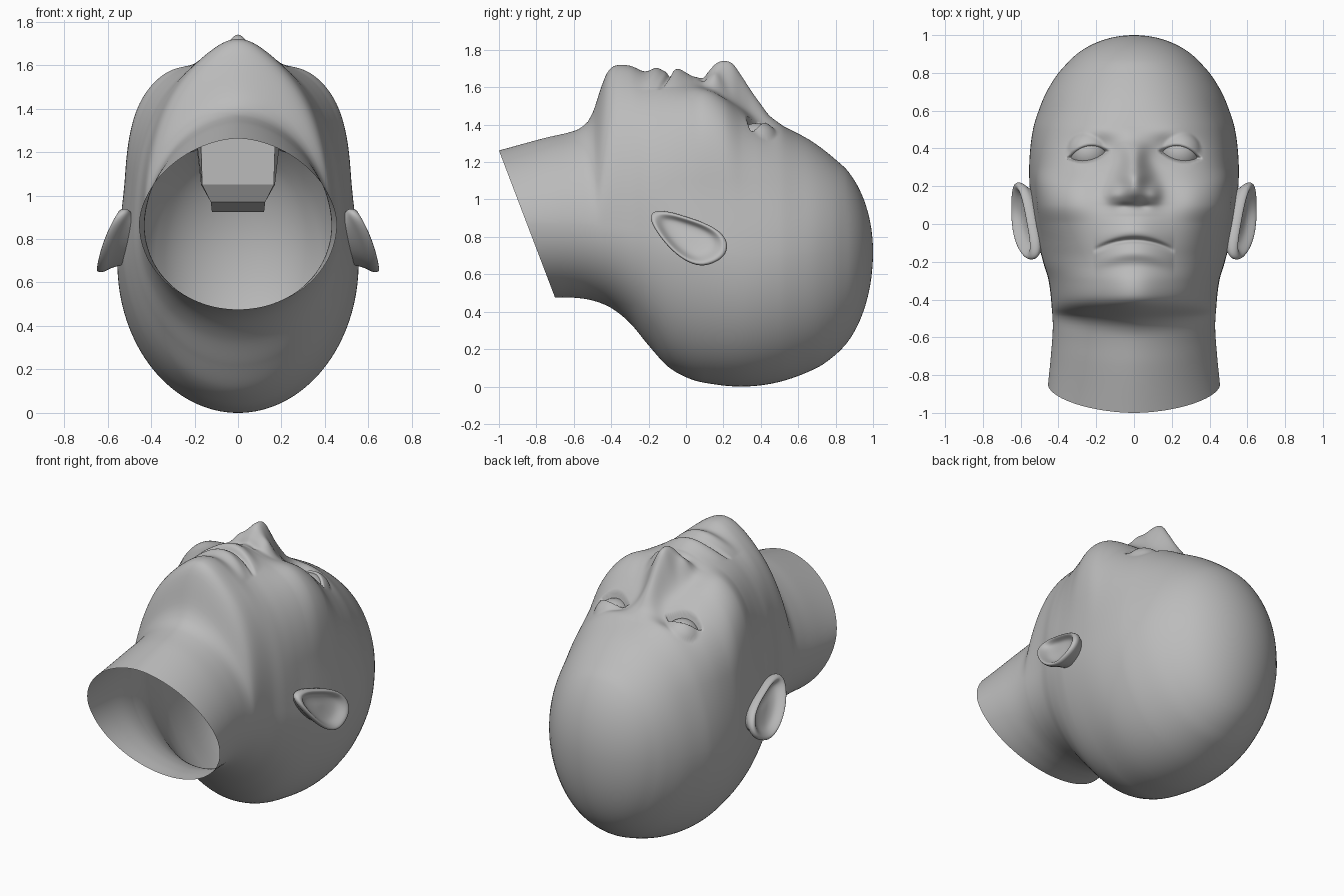
import bpy, bmesh, math
from math import exp, pi, sin, cos, sqrt

if "Cube" in bpy.data.objects:
    bpy.data.objects.remove(bpy.data.objects["Cube"])

skin = bpy.data.materials.new("plain grey")
skin.diffuse_color = (0.5, 0.5, 0.5, 1)
skin.use_nodes = True
skin.node_tree.nodes["Principled BSDF"].inputs["Base Color"].default_value = skin.diffuse_color


def curve(*pts):
    """Smooth interpolation through (y, value) points."""
    n = len(pts)
    slope = []
    for i in range(n):
        a, b = pts[max(i - 1, 0)], pts[min(i + 1, n - 1)]
        slope.append((b[1] - a[1]) / (b[0] - a[0]))

    def f(t):
        t = min(max(t, pts[0][0]), pts[-1][0])
        i = next(k for k in range(n - 1) if t <= pts[k + 1][0])
        (x0, v0), (x1, v1) = pts[i], pts[i + 1]
        d = x1 - x0
        u = (t - x0) / d
        return ((2*u**3 - 3*u*u + 1) * v0 + (u**3 - 2*u*u + u) * d * slope[i]
                + (3*u*u - 2*u**3) * v1 + (u**3 - u*u) * d * slope[i + 1])
    return f


def bump(x, y, cx, cy, sx, sy):
    return exp(-((x - cx) / sx) ** 2 - ((y - cy) / sy) ** 2)


def ramp(t):
    t = min(1, max(0, t))
    return t * t * (3 - 2 * t)


def loft(name, rings, cap=False, smooth=True):
    bm = bmesh.new()
    rows = [[bm.verts.new(p) for p in ring] for ring in rings]
    for a, b in zip(rows, rows[1:]):
        for i in range(len(a)):
            j = (i + 1) % len(a)
            bm.faces.new((a[i], a[j], b[j], b[i]))
    if cap:
        bm.faces.new(rows[-1])
    bmesh.ops.remove_doubles(bm, verts=bm.verts, dist=1e-4)
    bmesh.ops.recalc_face_normals(bm, faces=bm.faces)
    me = bpy.data.meshes.new(name)
    bm.to_mesh(me)
    bm.free()
    me.materials.append(skin)
    for p in me.polygons:
        p.use_smooth = smooth
    ob = bpy.data.objects.new(name, me)
    bpy.context.collection.objects.link(ob)
    return ob


# Profiles along the head, neck to crown
front = curve((-1, 1.262), (-.75, 1.33), (-.62, 1.36), (-.56, 1.385), (-.5, 1.45),
              (-.45, 1.57), (-.42, 1.62), (-.38, 1.645), (-.3, 1.645), (-.22, 1.63),
              (-.1, 1.62), (0, 1.605), (.1, 1.585), (.2, 1.545), (.3, 1.49), (.4, 1.44),
              (.5, 1.40), (.65, 1.325), (.75, 1.255), (.85, 1.17))
ridge = curve((-.52, 0), (-.45, .04), (-.42, .06), (-.38, .07), (-.3, .07), (-.22, .05),
              (-.1, .03), (0, .015), (.1, 0))
back = curve((-.7, .475), (-.6, .475), (-.5, .46), (-.4, .42), (-.3, .34), (-.2, .22),
             (-.1, .11), (0, .05), (.1, .02), (.3, 0), (.5, .025), (.7, .1), (.8, .17),
             (.85, .22))
width = curve((-1, .455), (-.8, .44), (-.6, .43), (-.45, .435), (-.3, .452), (-.2, .482),
              (-.1, .51), (0, .533), (.2, .553), (.35, .553), (.5, .535), (.6, .505),
              (.7, .463), (.8, .40), (.85, .355))
middle = curve((-1, .87), (-.5, .86), (-.2, .82), (0, .78), (.3, .69), (.5, .70), (1, .72))
square = curve((-1, 1.8), (-.6, 1.8), (-.5, 1.75), (-.42, 2.1), (-.3, 2.3), (-.15, 2.5),
               (0, 3.2), (.1, 4.0), (.2, 4.0), (.3, 3.2), (.4, 2.8), (.5, 2.5),
               (.7, 2.15), (1, 2))
nose_height = curve((.04, 0), (.09, .025), (.12, .08), (.16, .15), (.2, .19), (.25, .205),
                    (.3, .165), (.35, .115), (.4, .07), (.45, .025), (.52, 0))
nose_width = curve((.05, .11), (.14, .11), (.2, .09), (.25, .08), (.35, .06), (.5, .08))

EYE = (.24, .378, 1.302)
EYE_R = .106


def face(x, y, z):
    """Raise and sink the features of the face."""
    x = abs(x)
    dz = .05 * bump(x, y, 0, .02, .16, .12)                  # mouth mound
    dz += .018 * bump(x, y, .3, .13, .1, .11)                # cheekbone
    dz += .012 * bump(x, y, .2, .5, .13, .05)                # brow
    dz -= .045 * bump(x, y, .19, .40, .1, .065)              # eye socket
    if .04 < y < .52:                                        # nose
        dz += nose_height(y) * exp(-abs(x / nose_width(y)) ** 2)
    dz += .028 * bump(x, y, .105, .16, .038, .05)            # nostril wing
    dz -= .012 * bump(x, y, .05, .095, .03, .02)             # nostril
    line = y + .085 + .05 * (x / .2) ** 2                    # lips
    g = max(0, 1 - (x / .21) ** 2)
    dz += g * (.026 * exp(-((line - .04) / .045) ** 2)
               + .034 * exp(-((line + .07) / .045) ** 2))
    dz -= .028 * sqrt(g) * exp(-(line / .014) ** 2)
    z += dz
    # eyelids wrap the eyeball around an almond opening
    d2 = (x - EYE[0]) ** 2 + (y - EYE[1]) ** 2
    lid = EYE_R + .011
    if d2 < lid * lid:
        ex = (x - .245) / .116
        line = .366 - .02 * ex
        ey = (y - line) / (.055 if y > line else .04)
        ball = EYE[2] + sqrt(lid * lid - d2)
        z = (z + ball + sqrt((z - ball) ** 2 + .00015)) / 2
        opening = 1 - ex * ex - abs(ey)
        if opening > 0:
            z -= (z - ball + .04) * min(1, opening / .5)
    return z


# Head and open neck
rows = [-1 + .025 * i for i in range(20)] + [-.5 + .0125 * i for i in range(20)]
rows += [-.25 + .0068 * i for i in range(115)] + [.54 + .0238 * i for i in range(13)]
rows += [1 - .15 * (1 - i / 16) ** 2 for i in range(17)]
angles = [pi * i / 180 for i in range(180)] + [pi + pi * i / 64 for i in range(64)]
rings = []
for Y in rows:
    slant = .3 * max(0, (-.45 - Y) / .55)
    t = max(0, (Y - .85) / .15)
    k = sqrt(max(0, (1 - t) * (1 + .27 * t)))
    m = middle(Y)
    top = m + (front(Y) - m) * k
    low = m + (back(Y + slant) - m) * k
    w, n = width(Y) * k, square(Y)
    temple = .05 * ramp((Y + .25) / .25) * ramp((.85 - Y) / .3)
    ring = []
    for a in angles:
        c, s = cos(a), sin(a)
        e = n if s > 0 else 2
        r = (abs(c) ** e + abs(s) ** e) ** (-1 / e)
        z = m + r * s * ((top - m) if s > 0 else (m - low))
        x = w * r * c * (1 - temple * ramp((z - .68) / .42))
        y = Y + (slant * (top - z) / (top - low) if slant else 0)
        if s > 0:
            z += ridge(Y) * exp(-(x / .16) ** 2) * ramp((z - 1.1) / .2)
        if s > .2 and -.4 < Y < .68:
            z = face(x, y, z)
        ring.append((x, y, z))
    rings.append(ring)
loft("head", rings)

# Faceted mouth pocket inside the head
pocket = [(1.56, .18, -.14, .18, -.08), (1.4, .175, -.30, .21, .08),
          (1.05, .165, -.30, .17, .15), (.97, .125, -.25, .125, .15),
          (.925, .12, -.10, .12, .10)]
loft("mouth_pocket", [[(-a, ya, z), (a, ya, z), (b, yb, z), (-b, yb, z)]
                      for z, a, ya, b, yb in pocket], cap=True, smooth=False)

# Eyeballs and ears
outline = [(-.17, .94), (-.09, .935), (-.01, .91), (.1, .875), (.19, .825), (.225, .76),
           (.205, .695), (.135, .655), (.06, .643), (-.035, .69), (-.115, .77),
           (-.17, .85), (-.192, .905)]
ear_rings = [(.88, -.05), (1.0, -.03), (1.03, -.005), (.98, .012), (.88, .012),
             (.76, -.012), (.62, -.035), (.3, -.045), (.1, -.045)]
for side, label in ((1, "right"), (-1, "left")):
    bpy.ops.mesh.primitive_uv_sphere_add(segments=40, ring_count=24, radius=EYE_R,
                                         location=(side * EYE[0], EYE[1], EYE[2]))
    eye = bpy.context.object
    eye.name = label + "_eyeball"
    eye.data.materials.append(skin)
    bpy.ops.object.shade_smooth()

    ear = [[(side * .47, .7 * y, .8 + .7 * (z - .8)) for y, z in outline]]
    for s, dx in ear_rings:
        ring = []
        for y, z in outline:
            y2, z2 = .01 + s * (y - .01), .8 + s * (z - .8)
            bulge = .022 * (1 - ((z2 - .79) / .15) ** 2)
            ring.append((side * (.637 - .37 * (z2 - .65) + bulge + dx), y2, z2))
        ear.append(ring)
    ob = loft(label + "_ear", ear, cap=True)
    sub = ob.modifiers.new("smooth", 'SUBSURF')
    sub.levels = sub.render_levels = 2
